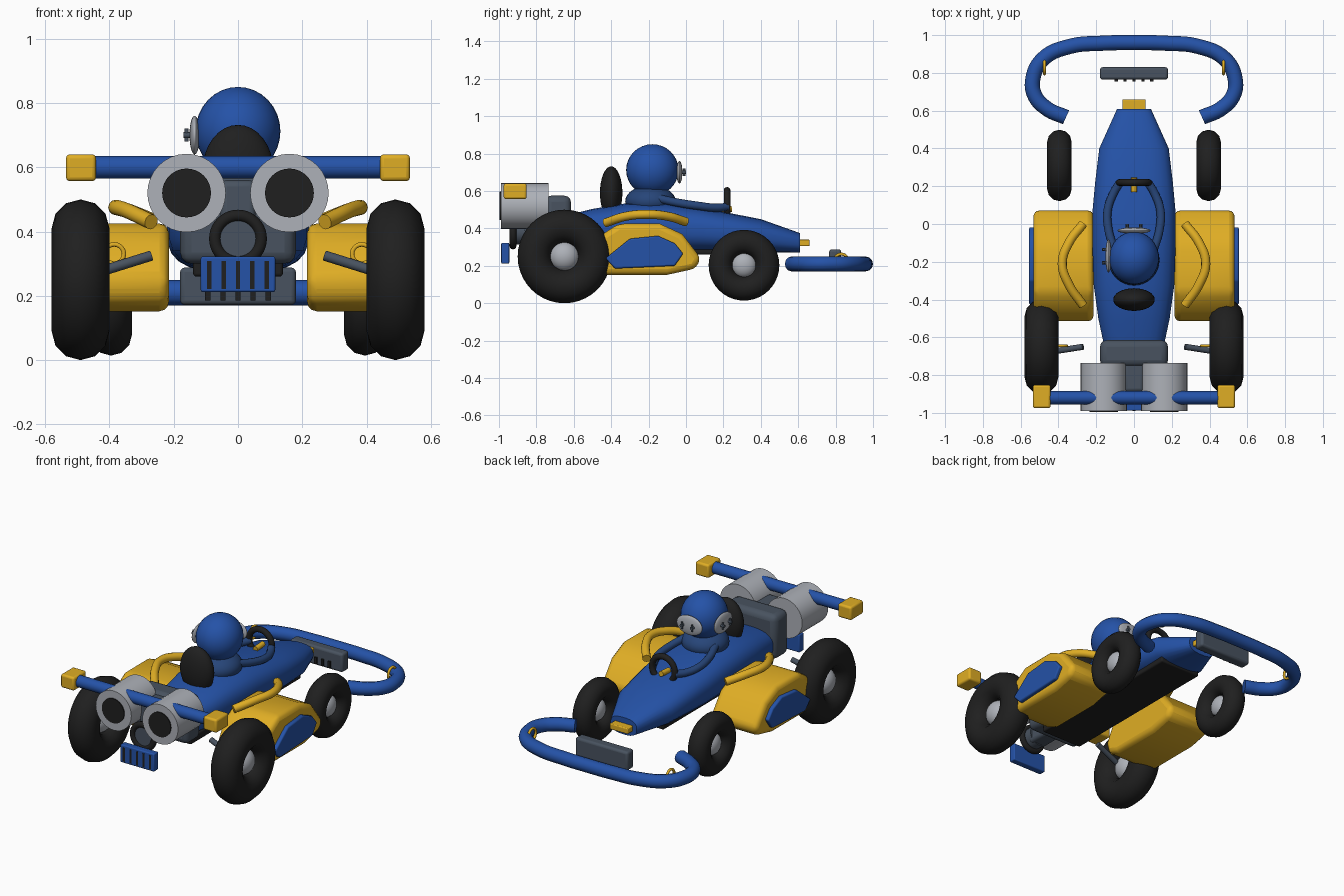
import bpy, bmesh, math
from mathutils import Vector

if "Cube" in bpy.data.objects:
    bpy.data.objects.remove(bpy.data.objects["Cube"])


def material(name, rgb):
    m = bpy.data.materials.new(name)
    m.diffuse_color = (*rgb, 1)
    m.use_nodes = True
    m.node_tree.nodes["Principled BSDF"].inputs["Base Color"].default_value = m.diffuse_color
    return m


BLUE = material("blue_paint", (0.018, 0.085, 0.39))
YELLOW = material("yellow_paint", (0.74, 0.42, 0.018))
BLACK = material("black_rubber", (0.014, 0.014, 0.014))
SILVER = material("silver_metal", (0.42, 0.44, 0.48))
SLATE = material("slate_metal", (0.065, 0.085, 0.115))
SUIT = material("suit_blue", (0.02, 0.06, 0.19))


def finish(ob, name, mat, angle=40):
    ob.name = name
    ob.data.materials.clear()
    ob.data.materials.append(mat)
    bpy.ops.object.select_all(action='DESELECT')
    ob.select_set(True)
    bpy.context.view_layer.objects.active = ob
    bpy.ops.object.shade_smooth_by_angle(angle=math.radians(angle))
    return ob


def bevel(ob, width, segments=3):
    m = ob.modifiers.new("round", 'BEVEL')
    m.width, m.segments = width, segments
    m.limit_method = 'ANGLE'


def from_bmesh(bm, name, mat, angle=40):
    bmesh.ops.recalc_face_normals(bm, faces=bm.faces)
    me = bpy.data.meshes.new(name)
    bm.to_mesh(me)
    bm.free()
    ob = bpy.data.objects.new(name, me)
    bpy.context.collection.objects.link(ob)
    return finish(ob, name, mat, angle)


def box(name, mat, x, y, z, r=0.01):
    """Box from (low, high) ranges on each axis."""
    bm = bmesh.new()
    bmesh.ops.create_cube(bm, size=1)
    for v in bm.verts:
        v.co = [(a + b) / 2 + c * (b - a) for (a, b), c in zip((x, y, z), v.co)]
    ob = from_bmesh(bm, name, mat)
    if r:
        bevel(ob, r)
    return ob


def ball(name, mat, loc, radii, turn=0):
    bpy.ops.mesh.primitive_uv_sphere_add(segments=32, ring_count=16, location=loc)
    ob = bpy.context.object
    ob.scale = radii
    ob.rotation_euler.z = turn
    return finish(ob, name, mat)


def rod(name, mat, a, b, r, r2=None):
    """Cylinder or cone between two points."""
    a, b = Vector(a), Vector(b)
    bpy.ops.mesh.primitive_cone_add(vertices=32, radius1=r, radius2=r if r2 is None else r2,
                                    depth=(b - a).length, location=(a + b) / 2)
    ob = bpy.context.object
    ob.rotation_euler = (b - a).to_track_quat('Z', 'Y').to_euler()
    return finish(ob, name, mat)


def ring(name, mat, loc, major, minor, rot, seg=40, sides=12):
    bpy.ops.mesh.primitive_torus_add(location=loc, rotation=rot, major_radius=major,
                                     minor_radius=minor, major_segments=seg, minor_segments=sides)
    return finish(bpy.context.object, name, mat, 60)


def tube(name, mat, pts, r):
    cu = bpy.data.curves.new(name, 'CURVE')
    cu.dimensions = '3D'
    cu.bevel_depth, cu.bevel_resolution, cu.resolution_u = r, 4, 8
    cu.use_fill_caps = True
    sp = cu.splines.new('BEZIER')
    sp.bezier_points.add(len(pts) - 1)
    for p, co in zip(sp.bezier_points, pts):
        p.co = co
        p.handle_left_type = p.handle_right_type = 'AUTO'
    ob = bpy.data.objects.new(name, cu)
    bpy.context.collection.objects.link(ob)
    bpy.ops.object.select_all(action='DESELECT')
    ob.select_set(True)
    bpy.context.view_layer.objects.active = ob
    bpy.ops.object.convert(target='MESH')
    return finish(bpy.context.object, name, mat)


def side_plate(name, mat, profile, x0, x1, r):
    """Extrude a (y, z) profile along x."""
    bm = bmesh.new()
    f = bm.faces.new([bm.verts.new((x0, y, z)) for y, z in profile])
    ext = bmesh.ops.extrude_face_region(bm, geom=[f])
    for v in ext['geom']:
        if isinstance(v, bmesh.types.BMVert):
            v.co.x = x1
    ob = from_bmesh(bm, name, mat)
    bevel(ob, r)
    return ob


# Lofted hull: y, half width, bottom, top
stations = [(-0.64, 0.16, 0.30, 0.47), (-0.5, 0.19, 0.285, 0.505), (-0.32, 0.215, 0.275, 0.535),
            (-0.1, 0.222, 0.27, 0.535), (0.08, 0.22, 0.27, 0.51), (0.22, 0.207, 0.27, 0.485),
            (0.4, 0.185, 0.27, 0.45), (0.61, 0.09, 0.27, 0.375)]
bm = bmesh.new()
loops = []
N = 24
for y, w, lo, hi in stations:
    loop = []
    for i in range(N):
        t = 2 * math.pi * (i + 0.5) / N
        c, s = math.cos(t), math.sin(t)
        loop.append(bm.verts.new((math.copysign(abs(c) ** 0.75, c) * w, y,
                                  (lo + hi) / 2 + math.copysign(abs(s) ** 0.75, s) * (hi - lo) / 2)))
    loops.append(loop)
for a, b in zip(loops, loops[1:]):
    for i in range(N):
        bm.faces.new((a[i], a[(i + 1) % N], b[(i + 1) % N], b[i]))
bm.faces.new(loops[0])
bm.faces.new(loops[-1])
from_bmesh(bm, "hull", BLUE)
box("floor", BLACK, (-0.14, 0.14), (-0.66, 0.42), (0.26, 0.31))
box("nose_cap", YELLOW, (-0.062, 0.062), (0.6, 0.66), (0.305, 0.34), 0.005)

pod_profile = [(-0.52, 0.25), (-0.46, 0.36), (-0.36, 0.425), (-0.14, 0.425), (-0.02, 0.37),
               (0.08, 0.24), (0.05, 0.185), (-0.1, 0.152), (-0.42, 0.152), (-0.5, 0.18)]
panel_profile = [(-0.43, 0.24), (-0.3, 0.345), (-0.15, 0.36), (-0.06, 0.32),
                 (-0.015, 0.265), (-0.06, 0.2), (-0.38, 0.185)]

for s, side in ((1, "right"), (-1, "left")):
    # Wheels
    for end, x, y, z, major, minor, hub in (("rear", 0.49, -0.65, 0.25, 0.16, 0.09, 0.078),
                                            ("front", 0.395, 0.31, 0.203, 0.124, 0.065, 0.066)):
        ring(f"{end}_tyre_{side}", BLACK, (s * x, y, z), major, minor, (0, math.pi / 2, 0))
        ball(f"{end}_hub_{side}", SILVER, (s * x, y, z), (minor * 0.7, hub, hub))
    # Side pods with trim panel and pipe
    side_plate(f"side_pod_{side}", YELLOW, pod_profile, s * 0.215, s * 0.532, 0.03)
    side_plate(f"pod_panel_{side}", BLUE, panel_profile, s * 0.52, s * 0.555, 0.008)
    tube(f"side_pipe_{side}", YELLOW,
         [(s * 0.27, -0.43, 0.43), (s * 0.345, -0.32, 0.465), (s * 0.38, -0.21, 0.475),
          (s * 0.345, -0.1, 0.465), (s * 0.27, 0.0, 0.435)], 0.024)
    # Rear suspension
    rod(f"axle_arm_{side}", SLATE, (s * 0.27, -0.65, 0.325), (s * 0.43, -0.675, 0.275), 0.016)
    ring(f"axle_clip_{side}", YELLOW, (s * 0.385, -0.645, 0.33), 0.03, 0.007, (math.pi / 2, 0, 0), 20, 8)
    # Twin thrusters
    rod(f"thruster_{side}", SILVER, (s * 0.16, -0.99, 0.52), (s * 0.16, -0.735, 0.52), 0.122)
    rod(f"thruster_core_{side}", BLACK, (s * 0.16, -0.996, 0.52), (s * 0.16, -0.95, 0.52), 0.076)
    # Rear bar ends, bumper clips
    box(f"bar_end_{side}", YELLOW, sorted((s * 0.442, s * 0.535)), (-0.975, -0.852), (0.557, 0.64), 0.012)
    ring(f"bumper_clip_{side}", YELLOW, (s * 0.474, 0.83, 0.227), 0.036, 0.008, (0, math.pi / 2, 0), 20, 8)
    # Arms reaching to the steering wheel
    tube(f"arm_{side}", SUIT, [(s * 0.1, -0.15, 0.56), (s * 0.135, -0.03, 0.535), (s * 0.14, 0.07, 0.52),
                               (s * 0.11, 0.16, 0.51), (s * 0.075, 0.22, 0.515)], 0.022)

# Front bumper
half = [(0.36, 0.565), (0.46, 0.61), (0.525, 0.68), (0.535, 0.77), (0.48, 0.875), (0.34, 0.94), (0.17, 0.957)]
path = half + [(0, 0.96)] + [(-x, y) for x, y in reversed(half)]
tube("front_bumper", BLUE, [(x, y, 0.21) for x, y in path], 0.04)
box("front_plate", SLATE, (-0.18, 0.18), (0.765, 0.83), (0.172, 0.288), 0.014)
for i in range(-2, 3):
    box("plate_peg", BLACK, (i * 0.047 - 0.008, i * 0.047 + 0.008), (0.755, 0.77), (0.185, 0.225), 0)

# Engine block and exhaust
box("engine", SLATE, (-0.18, 0.18), (-0.755, -0.615), (0.3, 0.575), 0.035)
box("engine_spine", SLATE, (-0.055, 0.055), (-0.89, -0.7), (0.32, 0.56), 0.02)
ring("exhaust_ring", BLACK, (0, -0.925, 0.378), 0.072, 0.018, (math.pi / 2, 0, 0))
rod("exhaust_core", SLATE, (0, -0.93, 0.378), (0, -0.86, 0.378), 0.065)
rod("rear_bar", BLUE, (-0.46, -0.92, 0.6), (0.46, -0.92, 0.6), 0.035)

# Rear grille
box("rear_grille", BLUE, (-0.116, 0.116), (-0.988, -0.945), (0.212, 0.322), 0.006)
for i in range(-2, 3):
    box("grille_slot", BLACK, (i * 0.045 - 0.007, i * 0.045 + 0.007), (-0.99, -0.985), (0.222, 0.308), 0)

# Driver and headrest
ball("torso", SUIT, (0, -0.19, 0.545), (0.135, 0.135, 0.085))
ball("helmet", BLUE, (0, -0.18, 0.712), (0.132, 0.14, 0.138))
ball("headrest", BLACK, (0, -0.4, 0.59), (0.11, 0.06, 0.142))

# Goggle lenses: one facing forward, one on the left side of the helmet
for turn, cx, cy in ((0, 0, -0.035), (math.pi / 2, -0.135, -0.17)):
    out = Vector((-math.sin(turn), math.cos(turn), 0))
    along = Vector((math.cos(turn), math.sin(turn), 0))
    c = Vector((cx, cy, 0.7))
    ball("lens", SILVER, c, (0.088, 0.016, 0.06), turn)
    for k in (-1, 1):
        p = c + along * k * 0.035
        rod("lens_stud", SLATE, p, p + out * 0.035, 0.009)
        rod("lens_pin", SLATE, p + out * 0.025 - Vector((0, 0, 0.02)),
            p + out * 0.025 + Vector((0, 0, 0.02)), 0.006)

# Steering wheel
ring("steering_wheel", BLACK, (0, 0.22, 0.525), 0.078, 0.018, (math.pi / 2, 0, 0))
rod("steering_hub", YELLOW, (0, 0.17, 0.5), (0, 0.245, 0.505), 0.016)
